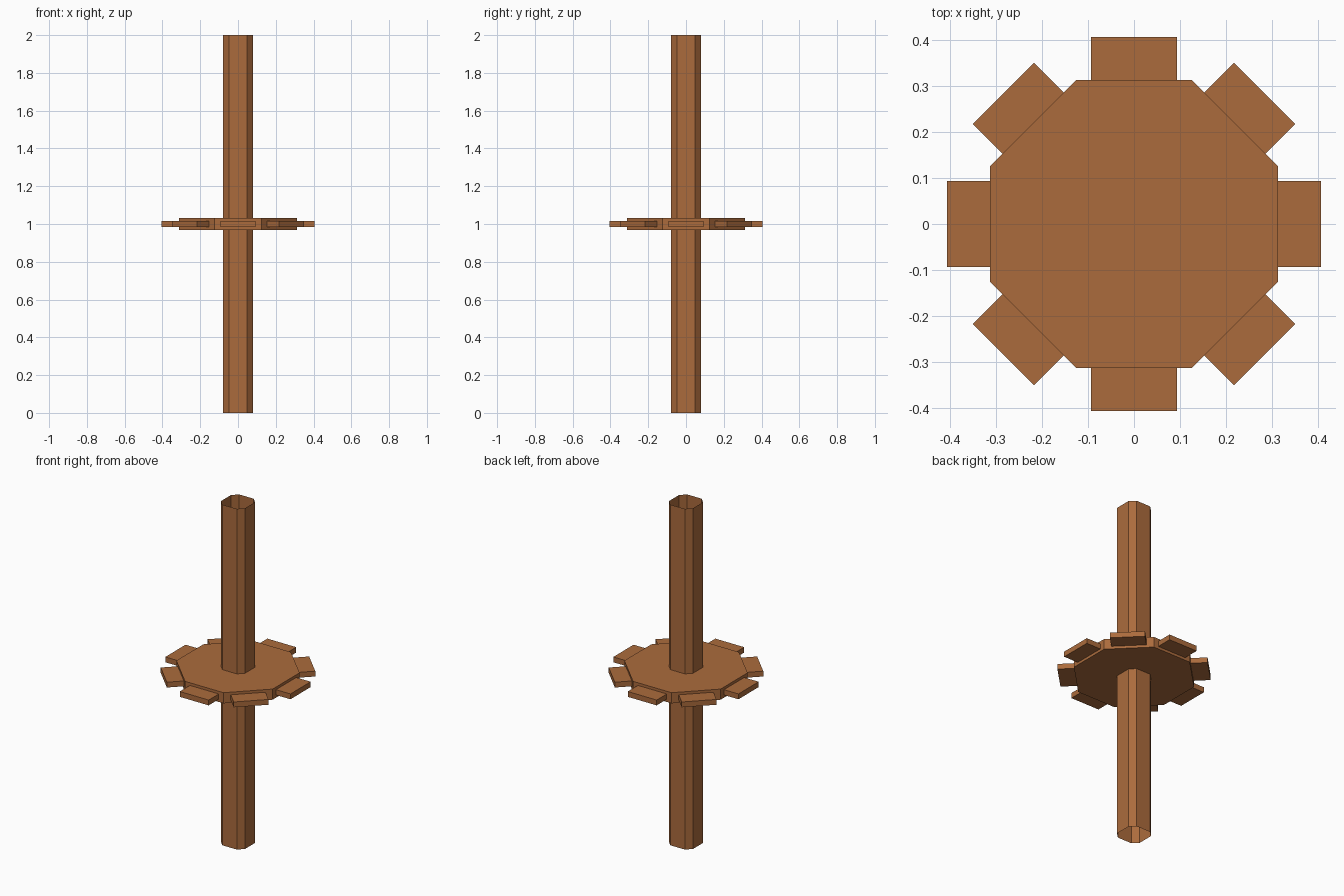
import bpy, bmesh, math
from mathutils import Matrix

if "Cube" in bpy.data.objects:
    bpy.data.objects.remove(bpy.data.objects["Cube"])

U = 1 / 64  # modelling unit

wood = bpy.data.materials.new("brown wood")
wood.diffuse_color = (0.41, 0.148, 0.046, 1)
wood.use_nodes = True
wood.node_tree.nodes["Principled BSDF"].inputs["Base Color"].default_value = wood.diffuse_color


def finish(bm, name):
    mesh = bpy.data.meshes.new(name)
    bm.to_mesh(mesh)
    bm.free()
    mesh.materials.append(wood)
    obj = bpy.data.objects.new(name, mesh)
    bpy.context.collection.objects.link(obj)
    return obj


def octagon_prism(name, flat, corner, z0, z1, capped):
    """Chamfered-square prism; flat = half width, corner = half flat side."""
    a, b = flat, corner
    outline = [(a, -b), (a, b), (b, a), (-b, a), (-a, b), (-a, -b), (-b, -a), (b, -a)]
    bm = bmesh.new()
    low = [bm.verts.new((x, y, z0)) for x, y in outline]
    high = [bm.verts.new((x, y, z1)) for x, y in outline]
    for i in range(8):
        j = (i + 1) % 8
        bm.faces.new((low[i], low[j], high[j], high[i]))
    if capped:
        bm.faces.new(high)
        bm.faces.new(low[::-1])
    return finish(bm, name)


def tooth(index):
    """Thin plate pointing outwards from the rim of the wheel."""
    diagonal = index % 2
    inner, outer = (0.309, 0.401) if diagonal else (20 * U, 26 * U)
    bm = bmesh.new()
    bmesh.ops.create_cube(bm, size=1)
    bm.transform(
        Matrix.Rotation(index * math.pi / 4, 4, 'Z')
        @ Matrix.Translation(((inner + outer) / 2, 0, 1))
        @ Matrix.Diagonal((outer - inner, 12 * U, 2 * U, 1)))
    finish(bm, f"tooth_{index + 1}")


# Open hollow axle
octagon_prism("axle", 5 * U, 3 * U, 0, 2, capped=False)

# Solid wheel plate
octagon_prism("wheel", 20 * U, 8 * U, 1 - 2 * U, 1 + 2 * U, capped=True)

# Eight teeth round the rim
for i in range(8):
    tooth(i)
